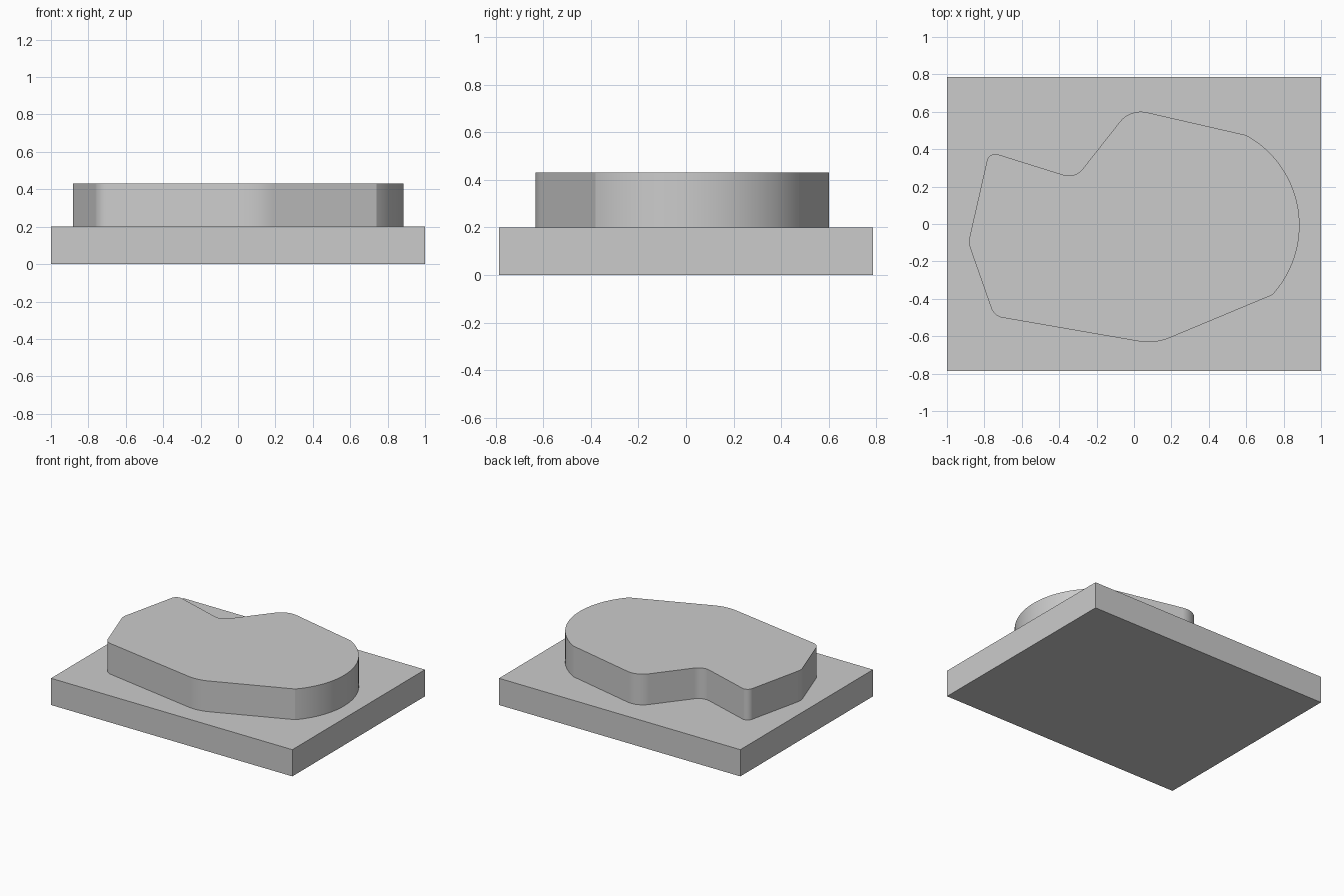
import bpy
import bmesh
import math
from mathutils import Vector

cube = bpy.data.objects.get("Cube")
if cube:
    bpy.data.objects.remove(cube, do_unlink=True)

grey = bpy.data.materials.new("plain grey")
grey.use_nodes = True
colour = (0.6, 0.6, 0.6, 1)
grey.diffuse_color = colour
grey.node_tree.nodes["Principled BSDF"].inputs["Base Color"].default_value = colour


def fillet(before, corner, after, setback, steps=12):
    """Points of a round tangent to both sides of a corner."""
    corner = Vector(corner)
    a = (Vector(before) - corner).normalized()
    b = (Vector(after) - corner).normalized()
    half = a.angle(b) / 2
    radius = setback * math.tan(half)
    centre = corner + (a + b).normalized() * setback / math.cos(half)
    start = corner + a * setback - centre
    end = corner + b * setback - centre
    sweep = start.angle(end)
    return [centre + (start * math.sin(sweep * (1 - i / steps))
                      + end * math.sin(sweep * i / steps)) / math.sin(sweep)
            for i in range(steps + 1)]


def extrude_outline(name, points, bottom, top):
    """Solid plate from a closed outline."""
    bm = bmesh.new()
    face = bm.faces.new([bm.verts.new((p[0], p[1], bottom)) for p in points])
    extruded = bmesh.ops.extrude_face_region(bm, geom=[face], use_keep_orig=True)
    moved = [v for v in extruded["geom"] if isinstance(v, bmesh.types.BMVert)]
    bmesh.ops.translate(bm, verts=moved, vec=(0, 0, top - bottom))
    bmesh.ops.recalc_face_normals(bm, faces=bm.faces)
    mesh = bpy.data.meshes.new(name)
    bm.to_mesh(mesh)
    bm.free()
    mesh.materials.append(grey)
    obj = bpy.data.objects.new(name, mesh)
    bpy.context.collection.objects.link(obj)
    return obj


# Rectangular base
extrude_outline("base_plate", [(-1, -0.785), (1, -0.785), (1, 0.785), (-1, 0.785)], 0, 0.2)

# Raised pad: rounded corners (x, y, setback) between the two ends of the big arc
arc_start, arc_end = (0.74, -0.38), (0.6, 0.475)
corners = [(-0.02, 0.617, 0.09), (-0.315, 0.243, 0.065), (-0.775, 0.387, 0.05),
           (-0.886, -0.1, 0.03), (-0.748, -0.493, 0.045), (0.11, -0.642, 0.085)]
path = [arc_end] + [c[:2] for c in corners] + [arc_start]
outline = []
for i, c in enumerate(corners):
    outline += fillet(path[i], path[i + 1], path[i + 2], c[2])

# Large bulging right end
centre, radius = Vector((0.335, -0.007)), 0.55
angles = [math.atan2(p[1] - centre.y, p[0] - centre.x) for p in (arc_start, arc_end)]
steps = 48
for i in range(steps + 1):
    t = angles[0] + (angles[1] - angles[0]) * i / steps
    outline.append(centre + radius * Vector((math.cos(t), math.sin(t))))

pad = extrude_outline("raised_pad", outline, 0.2, 0.43)
bpy.ops.object.select_all(action="DESELECT")
pad.select_set(True)
bpy.context.view_layer.objects.active = pad
bpy.ops.object.shade_smooth_by_angle(angle=math.radians(12))
normals = pad.modifiers.new("flat sides", "WEIGHTED_NORMAL")
normals.keep_sharp = True
